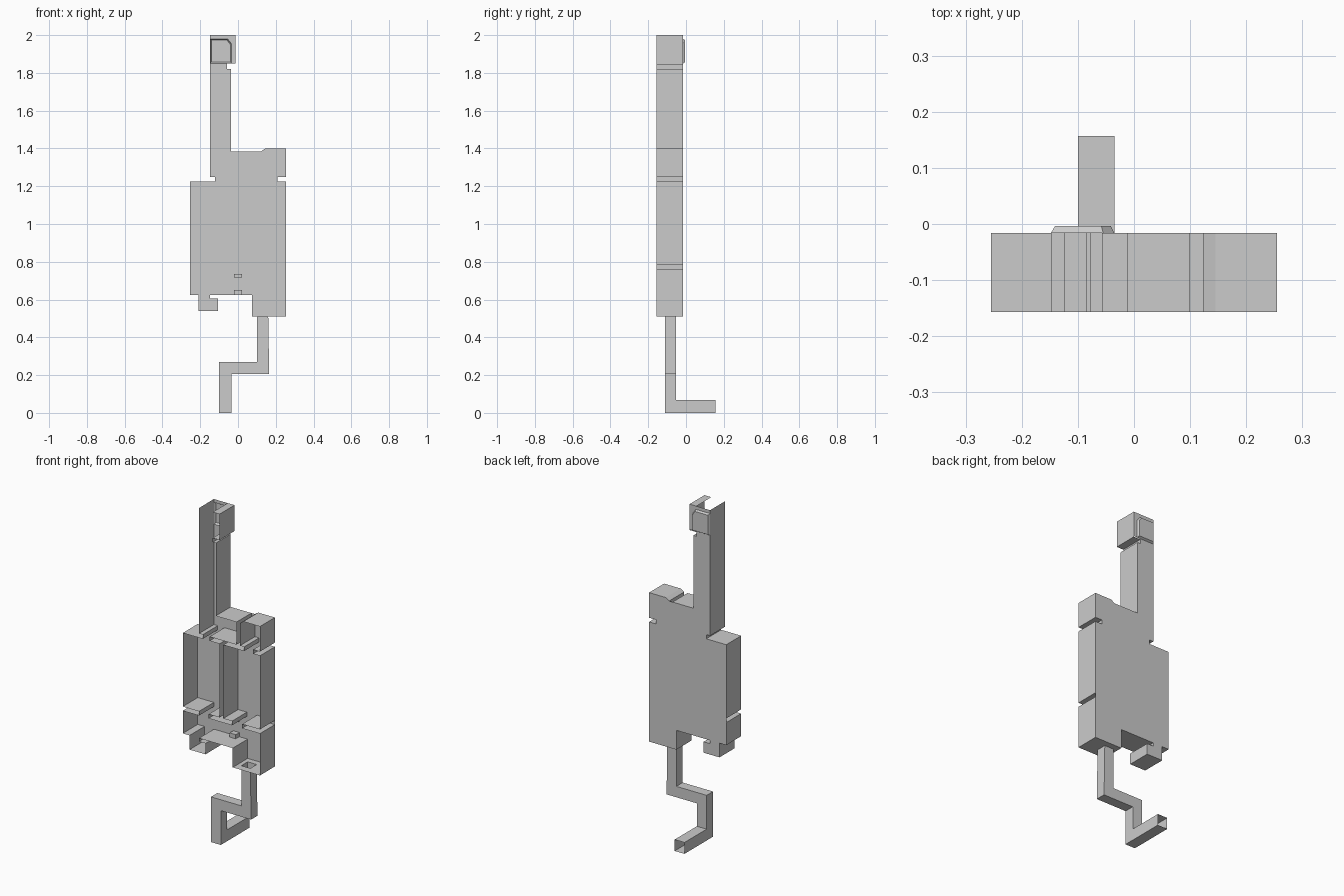
import bpy, bmesh

FRONT, BACK = -0.157, -0.016


def make(name, verts, faces):
    mesh = bpy.data.meshes.new(name)
    bm = bmesh.new()
    vs = [bm.verts.new(v) for v in verts]
    for f in faces:
        bm.faces.new([vs[i] for i in f])
    bmesh.ops.recalc_face_normals(bm, faces=bm.faces)
    bmesh.ops.triangulate(bm, faces=[f for f in bm.faces if len(f.verts) > 4])
    bm.to_mesh(mesh)
    bm.free()
    ob = bpy.data.objects.new(name, mesh)
    bpy.context.collection.objects.link(ob)
    return ob


def plate(name, pts, y=BACK):
    """Flat outline in the xz plane."""
    return make(name, [(x, y, z) for x, z in pts], [range(len(pts))])


def wall(name, pts):
    """Open sheet following a line in xz, spanning the tray depth."""
    n = len(pts)
    verts = [(x, y, z) for y in (FRONT, BACK) for x, z in pts]
    return make(name, verts, [(i, i + 1, n + i + 1, n + i) for i in range(n - 1)])


def loft(name, rings, cap=False):
    """Skin between closed rings of equal size."""
    n = len(rings[0])
    faces = [(k * n + i, k * n + (i + 1) % n, (k + 1) * n + (i + 1) % n, (k + 1) * n + i)
             for k in range(len(rings) - 1) for i in range(n)]
    if cap:
        faces.append(range((len(rings) - 1) * n, len(rings) * n))
    return make(name, [p for r in rings for p in r], faces)


def box(name, x0, x1, y0, y1, z0, z1):
    rings = [[(x0, y, z0), (x1, y, z0), (x1, y, z1), (x0, y, z1)] for y in (y1, y0)]
    return loft(name, rings, True)


# Back plate of the tray
plate("back_plate", [
    (-.148, 1.85), (-.148, 1.25), (-.123, 1.25), (-.123, 1.225), (-.255, 1.225),
    (-.255, .625), (-.21, .625), (-.21, .54), (-.105, .54), (-.105, .605),
    (-.148, .605), (-.148, .625), (.075, .625), (.075, .51), (.255, .51),
    (.255, 1.225), (.21, 1.225), (.21, 1.25), (.255, 1.25), (.255, 1.4),
    (.145, 1.4), (.123, 1.385), (-.037, 1.385), (-.037, 1.82), (-.057, 1.82),
    (-.057, 1.85)])
plate("top_back_plate", [
    (-.148, 2), (-.012, 2), (-.012, 1.85), (-.035, 1.85), (-.035, 1.955),
    (-.055, 1.98), (-.148, 1.98)])

# Shallow recess bulging out of the back at the top
outer = [(-.148, 1.85), (-.035, 1.85), (-.035, 1.955), (-.055, 1.98), (-.148, 1.98)]
inner = [(-.141, 1.857), (-.041, 1.857), (-.041, 1.951), (-.058, 1.973), (-.141, 1.973)]
loft("top_recess", [[(x, BACK, z) for x, z in outer],
                    [(x, -.004, z) for x, z in inner]], True)

# Left and lower walls
wall("left_walls", [
    (-.148, 2), (-.148, 1.25), (-.123, 1.25), (-.123, 1.225), (-.255, 1.225),
    (-.255, .785), (-.148, .785), (-.148, .76), (-.255, .76), (-.255, .625),
    (-.21, .625), (-.21, .54), (-.105, .54), (-.105, .605), (-.148, .605),
    (-.148, .625), (.075, .625), (.075, .51)])

# Right walls, central divider and upper channel
wall("right_walls", [
    (.255, .51), (.255, .76), (.137, .76), (.137, .785), (.255, .785),
    (.255, 1.225), (.21, 1.225), (.21, 1.25), (.255, 1.25), (.255, 1.4),
    (.145, 1.4), (.123, 1.385), (.123, 1.25), (.15, 1.25), (.15, 1.225),
    (.012, 1.225), (.012, .785), (.07, .785), (.07, .76), (-.085, .76),
    (-.085, .785), (-.012, .785), (-.012, 1.225), (-.078, 1.225), (-.078, 1.25),
    (.1, 1.25), (.1, 1.385), (-.037, 1.385), (-.037, 1.82), (-.057, 1.82),
    (-.057, 1.845), (-.012, 1.845), (-.012, 2), (-.057, 2)])

# Lower floor with a square opening for the duct
loft("lower_floor", [
    [(.075, FRONT, .51), (.255, FRONT, .51), (.255, BACK, .51), (.075, BACK, .51)],
    [(.1, -.112, .51), (.16, -.112, .51), (.16, -.052, .51), (.1, -.052, .51)]])

# Small blocks on the tray floor
box("lower_block", -.02, .02, -.05, BACK, .625, .65)
box("upper_block", -.02, .02, -.03, BACK, .717, .735)

# Bent square duct, open at both ends
rings = []
for (ax, az), (bx, bz) in [((.1, .51), (.16, .51)), ((.1, .27), (.165, .205)),
                           ((-.1, .27), (-.035, .205))]:
    rings.append([(ax, -.112, az), (bx, -.112, bz), (bx, -.052, bz), (ax, -.052, az)])
for yf, yb in ((-.112, -.052), (.157, .157)):
    rings.append([(-.1, yf, 0), (-.035, yf, 0), (-.035, yb, .068), (-.1, yb, .068)])
loft("bent_duct", rings)
